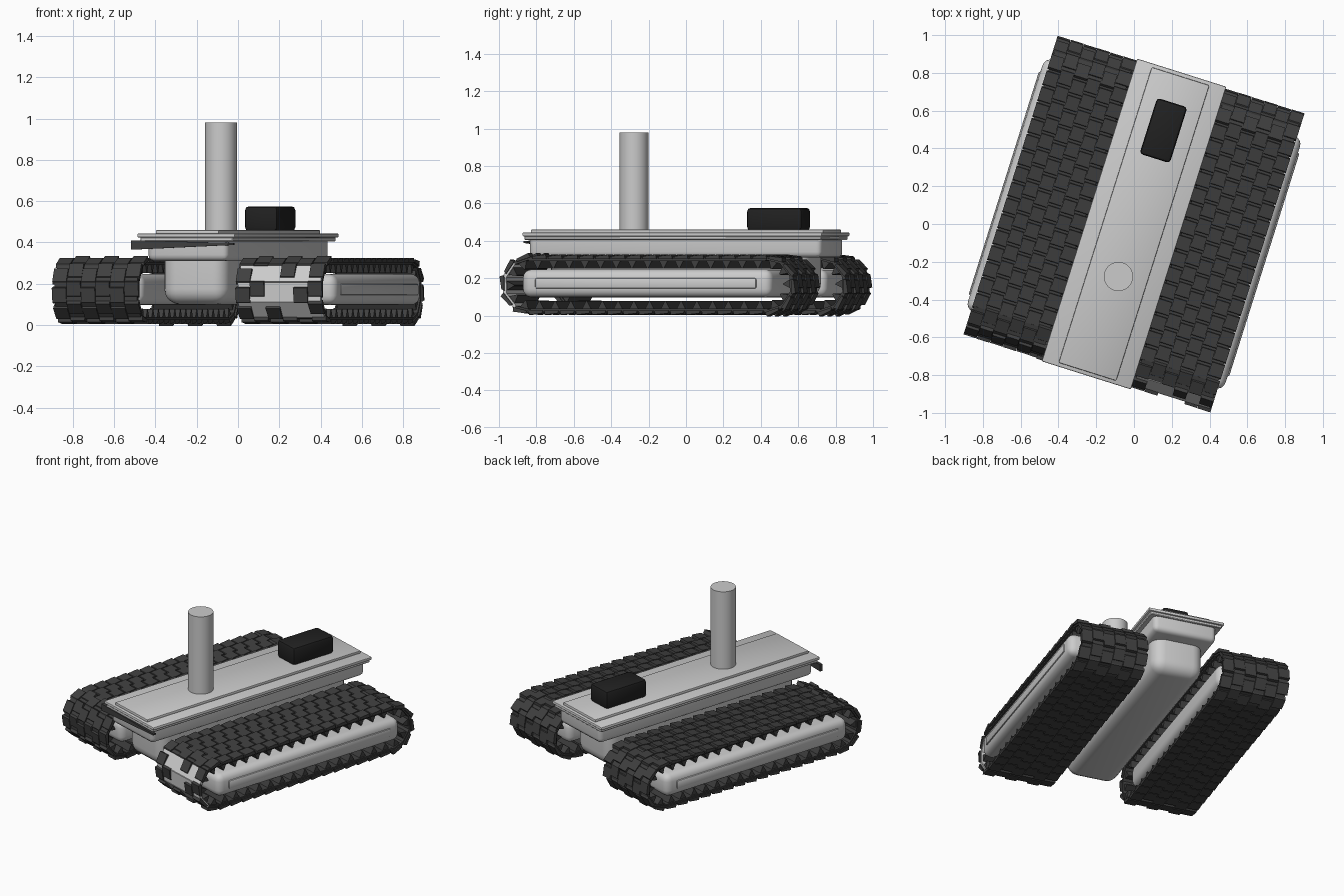
import bpy, bmesh, math
from mathutils import Matrix, Vector

if "Cube" in bpy.data.objects:
    bpy.data.objects.remove(bpy.data.objects["Cube"])

# whole vehicle is turned clockwise about z
TURN = Matrix.Rotation(math.radians(-17.5), 4, 'Z')


def material(name, c):
    m = bpy.data.materials.new(name)
    m.diffuse_color = (c, c, c, 1)
    m.use_nodes = True
    m.node_tree.nodes["Principled BSDF"].inputs["Base Color"].default_value = m.diffuse_color
    return m


RUBBER = material("dark_rubber", 0.05)
BLACK = material("black", 0.015)


def finish(name, bm, mat=None, smooth=None):
    bmesh.ops.recalc_face_normals(bm, faces=bm.faces)
    me = bpy.data.meshes.new(name)
    bm.to_mesh(me)
    bm.free()
    ob = bpy.data.objects.new(name, me)
    bpy.context.collection.objects.link(ob)
    ob.matrix_world = TURN
    if mat:
        me.materials.append(mat)
    if smooth:
        bpy.ops.object.select_all(action='DESELECT')
        ob.select_set(True)
        bpy.context.view_layer.objects.active = ob
        bpy.ops.object.shade_smooth_by_angle(angle=math.radians(smooth))
    return ob


def rounded_box(name, center, size, bevel=0.0, segs=3, mat=None, pick=None):
    bm = bmesh.new()
    bmesh.ops.create_cube(bm, size=1, matrix=Matrix.Translation(center) @ Matrix.Diagonal((*size, 1)))
    if bevel:
        edges = [e for e in bm.edges if pick is None or pick(e)]
        bmesh.ops.bevel(bm, geom=edges, offset=bevel, segments=segs, profile=0.5, affect='EDGES')
    return finish(name, bm, mat, 40)


def not_top(z):
    return lambda e: not all(v.co.z > z for v in e.verts)


# central hull, rounded underneath
rounded_box("hull", (0, 0, 0.22), (0.33, 1.45, 0.24), 0.075, 5, pick=not_top(0.3))
# upper body and layered deck
rounded_box("upper_body", (0, 0, 0.36), (0.41, 1.64, 0.10), 0.03, 3, pick=not_top(0.4))
rounded_box("deck_lower_rim", (0, 0, 0.415), (0.47, 1.665, 0.02), 0.004, 1)
rounded_box("deck_plate", (0, 0, 0.434), (0.495, 1.68, 0.02), 0.006, 2)
rounded_box("deck_top_panel", (0, 0, 0.449), (0.32, 1.64, 0.022), 0.005, 2)

# tapered strip under the front edge of the deck
bm = bmesh.new()
ring = [(-0.28, 0.365), (0.24, 0.388), (0.24, 0.398), (-0.28, 0.41)]
rows = [[bm.verts.new((u, v, z)) for u, z in ring] for v in (-0.835, -0.815)]
bm.faces.new(rows[0])
bm.faces.new(rows[1])
for i in range(4):
    j = (i + 1) % 4
    bm.faces.new((rows[0][i], rows[0][j], rows[1][j], rows[1][i]))
finish("front_strip", bm, RUBBER)

# mast and sensor box on the deck
bm = bmesh.new()
bmesh.ops.create_cone(bm, cap_ends=True, segments=48, radius1=0.077, radius2=0.077, depth=0.54,
                      matrix=Matrix.Translation((0.005, -0.29, 0.71)))
finish("mast", bm, None, 40)
rounded_box("sensor_box", (0, 0.519, 0.515), (0.168, 0.31, 0.12), 0.018, 2, BLACK)

# track loop: straight runs joined by half circles
HALF, RAD, ZC, LINKS = 0.667, 0.137, 0.165, 40
ARC = math.pi * RAD
PITCH = (4 * HALF + 2 * ARC) / LINKS


def link_frame(s, u):
    """Matrix at distance s: local x = across, y = along, z = outward."""
    if s < 2 * HALF:
        v, z, a = HALF - s, ZC - RAD, math.pi
    elif s < 2 * HALF + ARC:
        t = (s - 2 * HALF) / RAD
        v, z, a = -HALF - RAD * math.sin(t), ZC - RAD * math.cos(t), math.pi - t
    elif s < 4 * HALF + ARC:
        v, z, a = -HALF + s - 2 * HALF - ARC, ZC + RAD, 0.0
    else:
        t = (s - 4 * HALF - ARC) / RAD
        v, z, a = HALF + RAD * math.sin(t), ZC + RAD * math.cos(t), -t
    return Matrix.Translation((u, v, z)) @ Matrix.Rotation(a, 4, 'X')


def block(bm, m, x0, x1, low, high, mat_index=0):
    """Prism across the link; low and high are (y0, z0, y1, z1)."""
    prof = [(low[0], low[1]), (low[2], low[3]), (high[2], high[3]), (high[0], high[1])]
    a = [bm.verts.new(m @ Vector((x0, y, z))) for y, z in prof]
    b = [bm.verts.new(m @ Vector((x1, y, z))) for y, z in prof]
    fs = [bm.faces.new(a), bm.faces.new(b[::-1])]
    for i in range(4):
        j = (i + 1) % 4
        fs.append(bm.faces.new((a[j], a[i], b[i], b[j])))
    for f in fs:
        f.material_index = mat_index


METAL = material("bare_metal", 0.6)
for side, sgn in (("left", -1), ("right", 1)):
    uc = sgn * 0.466
    bm = bmesh.new()
    h = PITCH * 0.53
    for i in range(LINKS):
        s = (i + 0.5) * PITCH
        m = link_frame(s, uc)
        # worn links at the front of the right track
        worn = sgn > 0 and abs(s - (2 * HALF + ARC / 2)) < PITCH * 1.1
        block(bm, m, -0.21, 0.21, (-h, -0.010, h, -0.010), (-h, 0.010, h, 0.010), int(worn))
        # staggered tread pads
        cols = 6
        w = 0.44 / cols
        for c in range(cols):
            if worn and 0 < c < cols - 1 and (c + i) % 3:
                continue
            o = PITCH * (0.17 if c % 2 else -0.17)
            x = -0.22 + c * w
            block(bm, m, x + 0.001, x + w - 0.001,
                  (o - 0.041, 0.0, o + 0.041, 0.0), (o - 0.034, 0.016, o + 0.036, 0.024))
        # inner guide tooth
        block(bm, m, -0.20, 0.20, (-0.003, -0.05, 0.003, -0.05), (-0.024, -0.009, 0.024, -0.009))
    ob = finish(side + "_track", bm, RUBBER)
    ob.data.materials.append(METAL)
    # frame pod filling the track, with a raised side panel
    rounded_box(side + "_pod", (sgn * 0.49, 0, 0.172), (0.45, 1.40, 0.15), 0.045, 4)
    rounded_box(side + "_pod_panel", (sgn * 0.70, 0, 0.172), (0.046, 1.24, 0.055), 0.008, 2)
